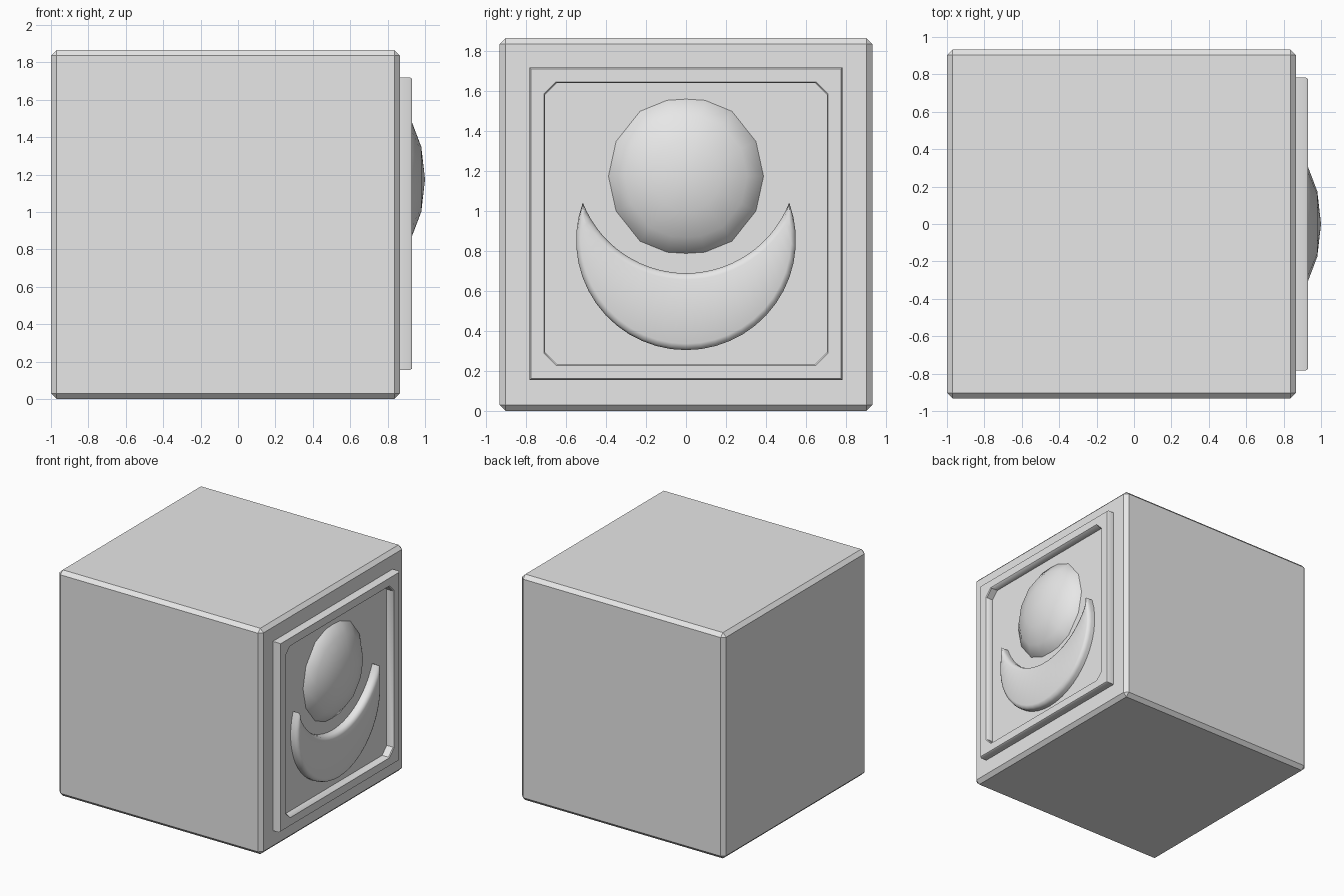
import bpy, bmesh, math
from mathutils import Vector

if "Cube" in bpy.data.objects:
    bpy.data.objects.remove(bpy.data.objects["Cube"])

grey = bpy.data.materials.new("light_grey")
grey.diffuse_color = (0.8, 0.8, 0.8, 1)
grey.use_nodes = True
grey.node_tree.nodes["Principled BSDF"].inputs["Base Color"].default_value = grey.diffuse_color
FACE = 0.866          # x of the decorated cube face
TOP = 0.93            # x of the raised relief


def loft(name, rings, angle, close_u=True):
    """Skin quads between equal-length rings of points, welding doubles."""
    bm = bmesh.new()
    vs = [[bm.verts.new(p) for p in r] for r in rings]
    n = len(vs[0])
    for a, b in zip(vs, vs[1:]):
        for i in range(n if close_u else n - 1):
            j = (i + 1) % n
            bm.faces.new((a[i], a[j], b[j], b[i]))
    bmesh.ops.remove_doubles(bm, verts=bm.verts, dist=0.0005)
    bmesh.ops.recalc_face_normals(bm, faces=bm.faces)
    return finish(name, bm, angle)


def finish(name, bm, angle):
    me = bpy.data.meshes.new(name)
    bm.to_mesh(me)
    bm.free()
    ob = bpy.data.objects.new(name, me)
    bpy.context.collection.objects.link(ob)
    me.materials.append(grey)
    if angle:
        bpy.ops.object.select_all(action='DESELECT')
        ob.select_set(True)
        bpy.context.view_layer.objects.active = ob
        bpy.ops.object.shade_smooth_by_angle(angle=math.radians(angle))
    return ob


# block with chamfered edges
bm = bmesh.new()
bmesh.ops.create_cube(bm, size=1.866)
bmesh.ops.translate(bm, verts=bm.verts, vec=(-0.067, 0, 0.933))
bmesh.ops.bevel(bm, geom=bm.edges[:], offset=0.03, segments=1, affect='EDGES')
finish("block", bm, 0)


# square frame: sharp outer corners, clipped inner corners
def square(x, h, clip):
    pts = []
    for sy, sz in ((1, 1), (-1, 1), (-1, -1), (1, -1)):
        pair = [(sy * h, sz * (h - clip)), (sy * (h - clip), sz * h)]
        pts += pair if sy * sz > 0 else pair[::-1]
    return [(x, y, 0.9375 + z) for y, z in pts]


loft("frame", [square(FACE - 0.01, 0.782, 0), square(TOP - 0.01, 0.782, 0),
               square(TOP, 0.775, 0), square(TOP, 0.71, 0.06),
               square(TOP - 0.006, 0.705, 0.06),
               square(FACE - 0.01, 0.705, 0.06)], 40)

# faceted sun dome: one quadrant of the outline, mirrored round
quad = [(0.388, 0), (0.35, 0.174), (0.23, 0.325), (0.095, 0.38)]
outline = []
for sy, sz, q in ((1, 1, quad), (-1, 1, [(0, 0.386)] + quad[:0:-1]),
                  (-1, -1, quad), (1, -1, [(0, 0.386)] + quad[:0:-1])):
    outline += [(sy * y, sz * z) for y, z in q]
loft("sun_dome", [[(x, y * s, 1.175 + z * s) for y, z in outline]
                  for x, s in ((FACE - 0.01, 1.01), (FACE, 1), (0.93, 0.79),
                               (0.98, 0.45), (1.0, 0))], 60)

# crescent with rounded rims, swept from tip to tip
N = 28
tip_out = math.atan2(0.515, 1.04 - 0.855)
tip_in = math.atan2(0.515, 1.244 - 1.04)
sections = []
for k in range(N + 1):
    t = 2 * k / N - 1
    a, b = t * (math.pi - tip_out), t * tip_in
    o = Vector((0, 0.55 * math.sin(a), 0.855 - 0.55 * math.cos(a)))
    i = Vector((0, 0.554 * math.sin(b), 1.244 - 0.554 * math.cos(b)))
    d = i - o
    w = d.length
    d = d / w if w > 0.001 else Vector((0, 0, 0))
    r = min(0.032, 0.4 * w)
    rim = [(0, FACE - 0.01), (0, TOP - 0.032), (0.29 * r, TOP - 0.009), (r, TOP)]
    sec = [o + d * s + Vector((x, 0, 0)) for s, x in rim]
    sec += [i - d * s + Vector((x, 0, 0)) for s, x in rim[::-1]]
    sections.append(sec)
loft("crescent", sections, 60, close_u=False)
